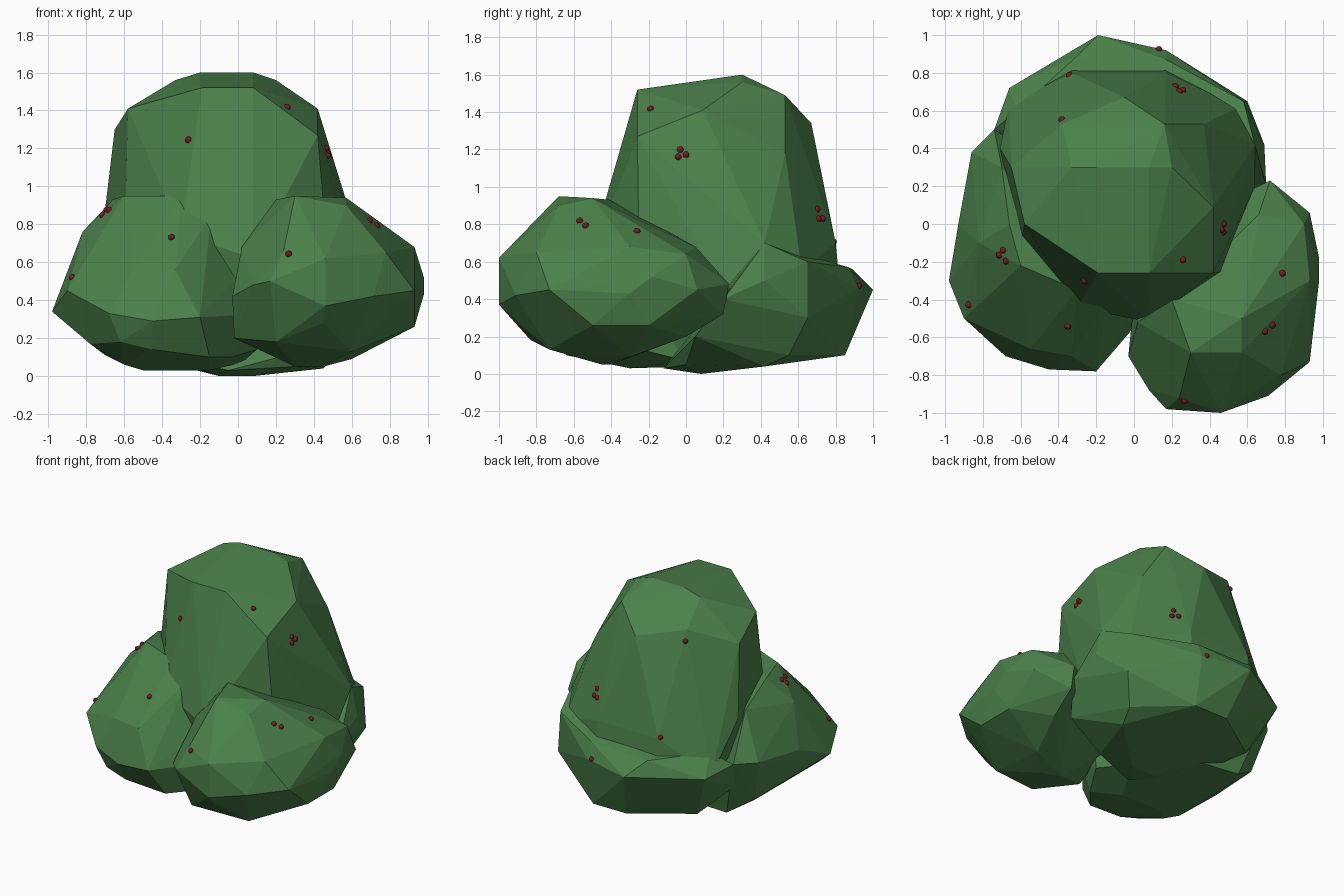
import bpy, bmesh
from mathutils import Vector
from mathutils.bvhtree import BVHTree


def material(name, color):
    m = bpy.data.materials.new(name)
    m.diffuse_color = color
    return m


leaf = material("leaf_green", (0.07, 0.22, 0.07, 1))
red = material("berry_red", (0.2, 0.01, 0.015, 1))
trees = []


def clump(name, points):
    """Faceted leaf mass: the convex hull of its key corners."""
    bm = bmesh.new()
    for p in points:
        bm.verts.new(p)
    res = bmesh.ops.convex_hull(bm, input=bm.verts)
    junk = {g for g in res["geom_interior"] + res["geom_unused"]
            if isinstance(g, bmesh.types.BMVert)}
    bmesh.ops.delete(bm, geom=list(junk), context='VERTS')
    trees.append(BVHTree.FromBMesh(bm))
    bmesh.ops.dissolve_limit(bm, angle_limit=0.07, verts=bm.verts, edges=bm.edges)
    bmesh.ops.recalc_face_normals(bm, faces=bm.faces)
    me = bpy.data.meshes.new(name)
    bm.to_mesh(me)
    bm.free()
    me.materials.append(leaf)
    bpy.context.collection.objects.link(bpy.data.objects.new(name, me))


# Tall middle crown
clump("crown", [
    (-.19, -.26, 1.52), (.08, -.26, 1.52), (.42, -.26, 1.27), (.42, .09, 1.41),
    (.20, .30, 1.56), (-.20, .30, 1.60), (.08, .30, 1.60), (-.33, .3, 1.56),
    (.16, .53, 1.49), (-.05, .67, 1.34), (-.38, .53, 1.42), (-.58, .0, 1.41),
    (-.65, .30, 1.30), (.37, .53, 1.18), (.17, .80, .70), (-.33, .80, .70),
    (.17, .82, .50), (-.33, .82, .48), (.56, .62, .55), (.64, .42, .70),
    (.64, .20, .45), (.48, -.25, .55), (.08, -.52, .62), (-.30, -.44, .75),
    (-.60, -.10, .60), (-.71, .40, .80), (-.66, .64, .45), (-.3, .4, .2),
    (.3, .4, .2), (.0, -.40, .25)])

# Wide skirt at the back and underneath
clump("back_base", [
    (-.19, 1.0, .45), (.17, .92, .46), (.58, .65, .60), (.69, .42, .50),
    (.70, .20, .40), (-.66, .72, .45), (-.74, .50, .50), (.64, .42, .70),
    (.17, .87, .57), (-.30, .89, .56), (-.10, .85, .10), (.17, .85, .10),
    (.60, .65, .30), (.50, .55, .10), (.45, .42, .04), (-.10, .08, .0),
    (.08, .08, .0), (.30, .0, .05), (-.50, .58, .10), (.60, .05, .20),
    (-.40, .0, .10), (-.05, -.12, .03), (-.70, .42, .30), (-.62, .60, .60)])

# Left front clump
clump("left_clump", [
    (-.98, -.30, .34), (-.93, .0, .47), (-.90, -.50, .45), (-.86, .38, .50),
    (-.74, .50, .50), (-.68, -.70, .33), (-.45, -.77, .29), (-.20, -.78, .31),
    (-.02, -.57, .32), (-.33, -.70, .56), (-.55, -.66, .56), (-.66, .0, .93),
    (-.60, -.22, .95), (-.30, -.35, .95), (-.14, -.40, .85), (-.82, -.1, .76),
    (-.78, -.45, .17), (-.60, -.40, .06), (-.50, -.30, .03), (-.15, -.30, .03),
    (-.03, -.50, .10), (-.60, .38, .06), (-.78, .30, .18), (-.15, -.64, .10),
    (-.62, -.66, .18), (-.45, -.68, .14), (-.70, .30, .82), (.06, -.35, .58),
    (.10, -.28, .14), (.02, .0, .07), (-.30, .35, .05), (-.70, .20, .11)])

# Right front clump
clump("right_clump", [
    (.72, .23, .48), (.93, .06, .45), (.98, -.18, .52), (.98, -.30, .43),
    (.93, -.73, .45), (.71, -.91, .42), (.46, -1.0, .37), (.46, -1.0, .62),
    (.17, -.98, .50), (.08, -.88, .48), (-.03, -.70, .42), (.24, -.92, .66),
    (.93, -.30, .68), (.90, .0, .64), (.80, -.15, .72), (.66, -.43, .86),
    (.57, -.50, .94), (.57, -.68, .90), (.20, -.40, .93), (.30, -.68, .95),
    (.30, -.40, .05), (.45, -.45, .05), (.60, -.73, .13), (.93, -.50, .26),
    (.93, -.20, .26), (-.02, -.60, .20), (.20, -.83, .18), (.45, -.92, .28),
    (.70, .0, .20), (.60, -.30, .09), (.02, -.20, .30), (.35, .05, .45),
    (.66, .05, .68), (.78, -.80, .65), (.72, .20, .32), (.02, -.52, .68)])

# Berries, seated on the leaf surface
berries = [
    (.26, -.19, 1.42), (-.27, -.31, 1.27), (.45, -.03, 1.18), (.45, -.04, 1.13),
    (.45, .0, 1.14), (-.74, -.17, .86), (-.70, -.14, .88), (-.69, -.20, .88),
    (-.35, -.54, .73), (-.88, -.43, .52), (.26, -.91, .64), (.75, -.25, .75),
    (.75, -.55, .80), (.72, -.59, .83), (.22, .73, .83), (.26, .71, .83),
    (.24, .70, .88), (.13, .91, .47), (-.33, .76, .70), (-.38, .55, 1.34)]
core = Vector((0, 0, .5))
bm = bmesh.new()
for b in berries:
    out = (Vector(b) - core).normalized()
    hits = [t.ray_cast(core + out * 3, -out)[0] for t in trees]
    spot = max((h for h in hits if h), key=lambda h: (h - core).length)
    new = bmesh.ops.create_icosphere(bm, subdivisions=2, radius=.018)["verts"]
    bmesh.ops.translate(bm, verts=new, vec=spot)
for f in bm.faces:
    f.smooth = True
me = bpy.data.meshes.new("berries")
bm.to_mesh(me)
bm.free()
me.materials.append(red)
bpy.context.collection.objects.link(bpy.data.objects.new("berries", me))
